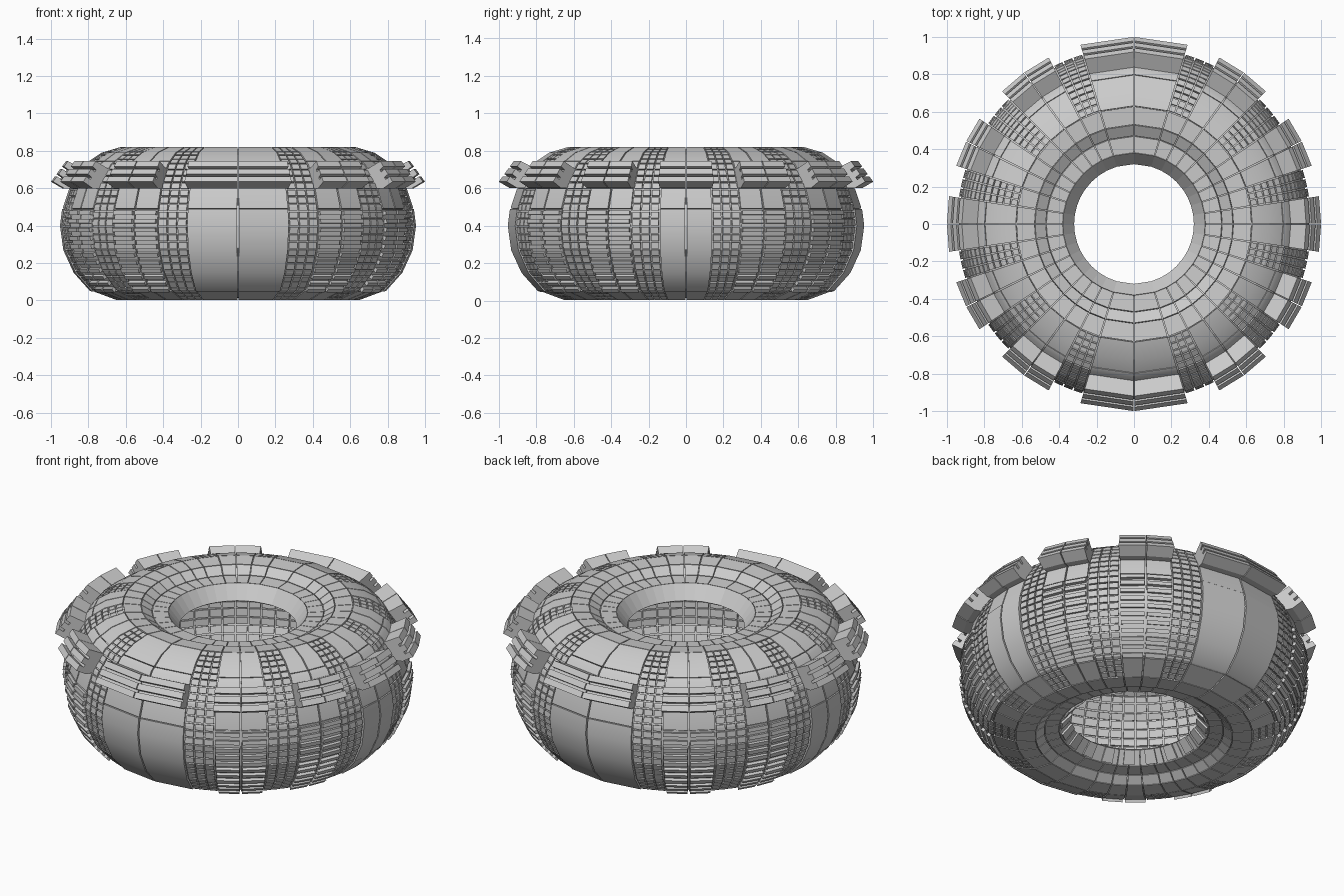
import bpy, bmesh, math
from mathutils import Vector

if "Cube" in bpy.data.objects:
    bpy.data.objects.remove(bpy.data.objects["Cube"])

# Hull cross-section (radius, z), from the top inner lip outward and down to the bottom lip
PROF = [Vector(p) for p in [
    (.32, .69), (.38, .77), (.47, .775), (.53, .812), (.63, .82), (.73, .79), (.82, .73),
    (.895, .62), (.935, .50), (.948, .40), (.93, .27), (.875, .15), (.79, .055),
    (.65, .003), (.54, .003), (.49, .04), (.41, .05), (.35, .12)]]
S = [0.0]
for p, q in zip(PROF, PROF[1:]):
    S.append(S[-1] + (q - p).length)


def at(s):
    s = min(max(s, 0), S[-1])
    for i in range(len(S) - 1):
        if s <= S[i + 1] + 1e-9:
            return PROF[i].lerp(PROF[i + 1], (s - S[i]) / (S[i + 1] - S[i]))
    return PROF[-1]


def s_of_z(z):
    """Arc length where the outer wall passes height z."""
    lo, hi = S[4], S[13]
    for _ in range(40):
        mid = (lo + hi) / 2
        lo, hi = (mid, hi) if at(mid).y > z else (lo, mid)
    return lo


def off(s, d):
    t = (at(s + .015) - at(s - .015)).normalized()
    return at(s) + Vector((-t.y, t.x)) * d


def strip_poly(s0, s1, out, inn):
    """Closed section following the hull between two offsets."""
    ss = [s0] + [s for s in S if s0 + .004 < s < s1 - .004] + [s1]
    return [off(s, out) for s in ss] + [off(s, inn) for s in reversed(ss)]


def sweep(bm, poly, angles, closed=False):
    """Sweep a section around z through the given angles (degrees)."""
    rings = []
    for a in angles:
        c, s = math.cos(math.radians(a)), math.sin(math.radians(a))
        rings.append([bm.verts.new((p[0] * c, p[0] * s, p[1])) for p in poly])
    n = len(poly)
    pairs = list(zip(rings, rings[1:])) + ([(rings[-1], rings[0])] if closed else [])
    for r0, r1 in pairs:
        for i in range(n):
            j = (i + 1) % n
            bm.faces.new((r0[i], r0[j], r1[j], r1[i]))
    if not closed:
        bm.faces.new(rings[0])
        bm.faces.new(rings[-1][::-1])


def finish(bm, name, smooth=False):
    bmesh.ops.recalc_face_normals(bm, faces=bm.faces)
    me = bpy.data.meshes.new(name)
    bm.to_mesh(me)
    bm.free()
    ob = bpy.data.objects.new(name, me)
    bpy.context.collection.objects.link(ob)
    if smooth:
        bpy.ops.object.select_all(action='DESELECT')
        ob.select_set(True)
        bpy.context.view_layer.objects.active = ob
        bpy.ops.object.shade_smooth_by_angle(angle=math.radians(28))


# Sectors around the ring: (centre, half width, ribbed?)
quarter = [(0, 8.7, False), (26.2, 8.2, True), (54, 9, True), (90, 16.8, False)]
sectors = quarter + [(180 - c, h, r) for c, h, r in quarter[2::-1]]
sectors += [(360 - c, h, r) for c, h, r in sectors[5:0:-1]]
sectors.sort()
seams = []
for c, h, r in sectors:
    seams += [c - h, c, c + h]
halves = [(a, b, r) for c, h, r in sectors for a, b in ((c - h, c), (c, c + h))]
gaps = []
for i, (c, h, r) in enumerate(sectors):
    n = sectors[(i + 1) % len(sectors)]
    gaps.append((c + h, n[0] - n[1] + (360 if i == len(sectors) - 1 else 0)))
G = .25  # seam gap in degrees

# Recessed inner shell behind all plates
bm = bmesh.new()
sweep(bm, strip_poly(S[1], S[-1], -.012, -.02), seams, True)
finish(bm, "inner_shell")

# Grid of tiles lining the hollow inside
bm = bmesh.new()
s0, s1 = S[4], S[13]
for i, a in enumerate(seams):
    b = seams[(i + 1) % len(seams)] + (360 if i == len(seams) - 1 else 0)
    cols = max(2, round((b - a) / 4.4))
    for k in range(cols):
        a0, a1 = a + (b - a) * k / cols, a + (b - a) * (k + 1) / cols
        # tiles follow the flat facet by staying slightly inside it
        for j in range(22):
            t0, t1 = s0 + (s1 - s0) * j / 22, s0 + (s1 - s0) * (j + 1) / 22
            sweep(bm, strip_poly(t0 + .004, t1 - .004, -.019, -.032), (a0 + .25, a1 - .25))
finish(bm, "inner_tiles")

# Top lip sloping into the hole
bm = bmesh.new()
sweep(bm, strip_poly(S[0], S[1], 0, -.012), seams, True)
finish(bm, "hole_lip")

# Plates on the sectors
bm = bmesh.new()
cuts = [S[1], S[2], S[3], S[4], s_of_z(.745), s_of_z(.60), s_of_z(.49)]
low = [s_of_z(.05), S[13], S[14], S[15], S[16], S[17]]
for a, b, ribbed in halves:
    for t0, t1 in list(zip(cuts, cuts[1:])) + list(zip(low, low[1:])):
        sweep(bm, strip_poly(t0 + .002, t1 - .002, 0, -.013), (a + G, b - G))
    belly = -.005 if ribbed else .004
    sweep(bm, strip_poly(cuts[-1] + .002, low[0] - .002, belly, -.013), (a + G, b - G))
finish(bm, "hull_plates", True)

# Plates of the rims between sectors
bm = bmesh.new()
for a, b in gaps:
    for t0, t1 in list(zip(cuts[:3], cuts[1:4])) + list(zip(low[1:], low[2:])):
        sweep(bm, strip_poly(t0 + .002, t1 - .002, 0, -.013), (a + G, b - G))
finish(bm, "rim_plates")

# Tiled grid strips between sectors
bm = bmesh.new()
rows, cols = 27, 3
for a, b in gaps:
    for k in range(cols):
        a0, a1 = a + (b - a) * k / cols, a + (b - a) * (k + 1) / cols
        for j in range(rows):
            t0 = S[4] + (S[13] - S[4]) * j / rows
            t1 = S[4] + (S[13] - S[4]) * (j + 1) / rows
            sweep(bm, strip_poly(t0 + .004, t1 - .004, -.001, -.013), (a0 + .25, a1 - .25))
finish(bm, "grid_strips")

# Horizontal ribs on the ribbed sectors
bm = bmesh.new()
for a, b, ribbed in halves:
    if ribbed:
        for k in range(11):
            s = cuts[-1] + (low[0] - cuts[-1]) * (k + .5) / 11
            sweep(bm, strip_poly(s - .011, s + .011, .013, -.006), (a + .5, b - .5))
finish(bm, "ribs")

# Slotted shoulder blocks
top, bot = Vector((.92, .745)), Vector((1.0, .635))
along = bot - top
inward = Vector((along.y, -along.x)).normalized() * .03
comb = [Vector((.83, .70)), top]
for f0, f1 in ((.26, .37), (.63, .74)):
    p, q = top + along * f0, top + along * f1
    comb += [p, p + inward, q + inward, q]
comb += [bot, Vector((.94, .60)), Vector((.89, .60))]
bm = bmesh.new()
for a, b, _ in halves:
    sweep(bm, comb, (a + .15, b - .15))
finish(bm, "shoulder_blocks")

# Small blocks around the bottom opening
bm = bmesh.new()
for k in range(20):
    sweep(bm, strip_poly(S[16] + .01, S[17], .012, -.01), (k * 18 - 4.5, k * 18 + 4.5))
finish(bm, "bottom_lip_blocks")
